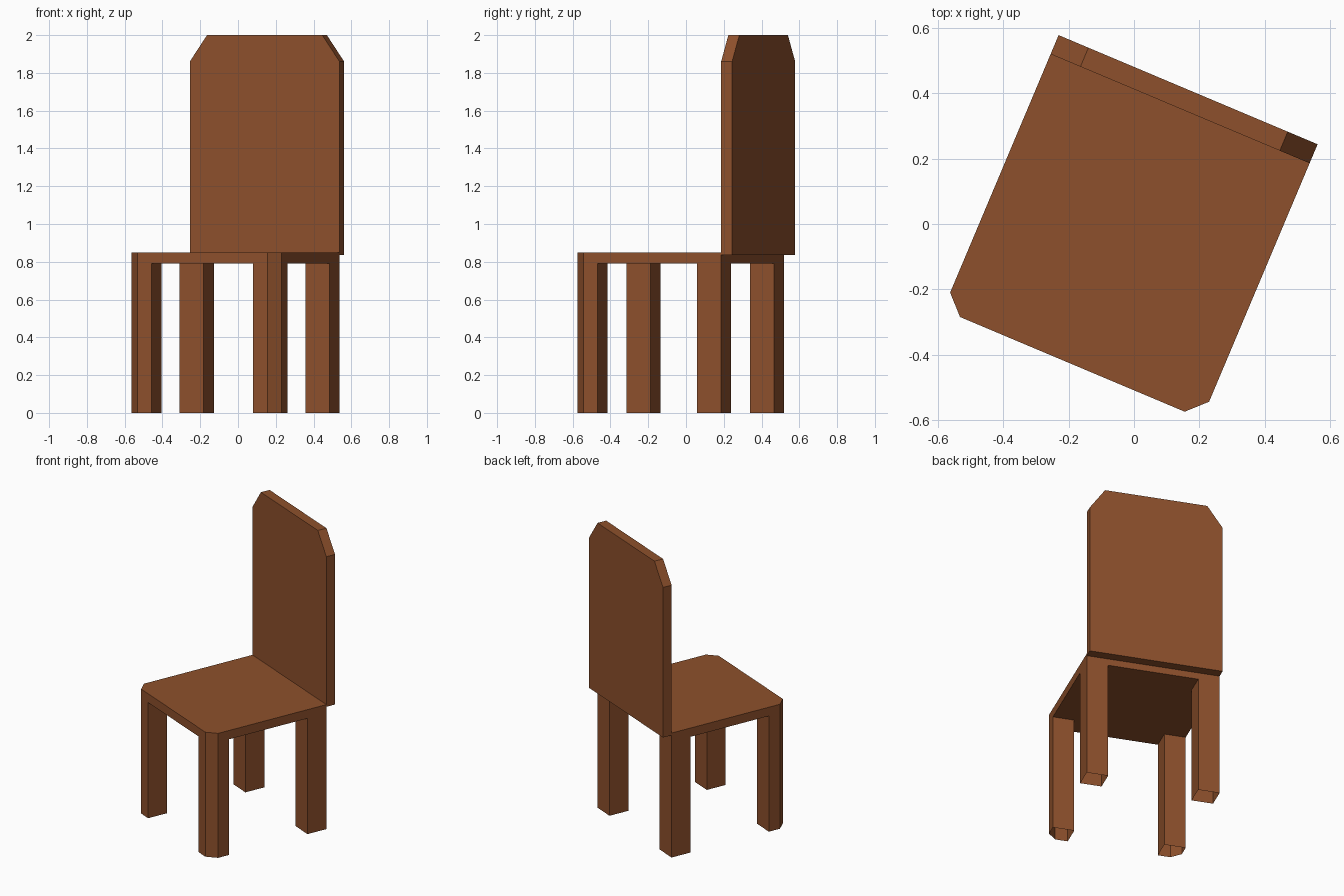
import bpy, bmesh, math
from mathutils import Matrix

if "Cube" in bpy.data.objects:
    bpy.data.objects.remove(bpy.data.objects["Cube"])

# The whole chair is turned about the vertical axis
TURN = Matrix.Rotation(math.radians(-22.85), 4, 'Z')
CX = -0.007                 # middle of the chair across its width
HW = 0.43                   # half width
FRONT, REAR, BACK = -0.469, 0.38, 0.443
CUT = 0.057                 # front corner chamfer
LEG = 0.138                 # leg thickness
SEAT_LOW, SEAT_TOP = 0.79, 0.85

wood = bpy.data.materials.new("brown wood")
wood.diffuse_color = (0.27, 0.081, 0.025, 1)
wood.use_nodes = True
wood.node_tree.nodes["Principled BSDF"].inputs["Base Color"].default_value = wood.diffuse_color


def prism(name, outline, direction, caps=(True, True)):
    """Sweep a 3D outline along a direction, with optional end caps."""
    bm = bmesh.new()
    a = [bm.verts.new(p) for p in outline]
    b = [bm.verts.new([p[i] + direction[i] for i in range(3)]) for p in outline]
    n = len(a)
    for i in range(n):
        j = (i + 1) % n
        bm.faces.new((a[i], a[j], b[j], b[i]))
    if caps[0]:
        bm.faces.new(a[::-1])
    if caps[1]:
        bm.faces.new(b)
    bm.transform(TURN)
    me = bpy.data.meshes.new(name)
    bm.to_mesh(me)
    bm.free()
    me.materials.append(wood)
    ob = bpy.data.objects.new(name, me)
    bpy.context.collection.objects.link(ob)
    return ob


# Seat board with chamfered front corners
L, R = CX - HW, CX + HW
seat = [(L, REAR), (L, FRONT + CUT), (L + CUT, FRONT),
        (R - CUT, FRONT), (R, FRONT + CUT), (R, REAR)]
prism("seat", [(x, y, SEAT_LOW) for x, y in seat], (0, 0, SEAT_TOP - SEAT_LOW))

# Four legs, hollow and open underneath, mirrored left and right
for side, s in (("left", -1), ("right", 1)):
    out, inn = CX + s * HW, CX + s * (HW - LEG)
    front = [(inn, FRONT), (out - s * CUT, FRONT), (out, FRONT + CUT),
             (out, FRONT + LEG), (inn, FRONT + LEG)]
    rear = [(inn, REAR - LEG), (out, REAR - LEG), (out, REAR), (inn, REAR)]
    for part, shape in (("front", front), ("rear", rear)):
        pts = [(x, y, 0) for x, y in shape[::s]]
        prism(f"{part}_leg_{side}", pts, (0, 0, SEAT_LOW), (False, False))

# Backrest panel with clipped top corners, fixed behind the seat
T = 0.099
panel = [(L, 0.835), (R, 0.835), (R, 1.86), (R - T, 2.0), (L + T, 2.0), (L, 1.86)]
prism("backrest", [(x, BACK, z) for x, z in panel[::-1]][::-1] and
      [(x, REAR, z) for x, z in panel[::-1]], (0, BACK - REAR, 0))
